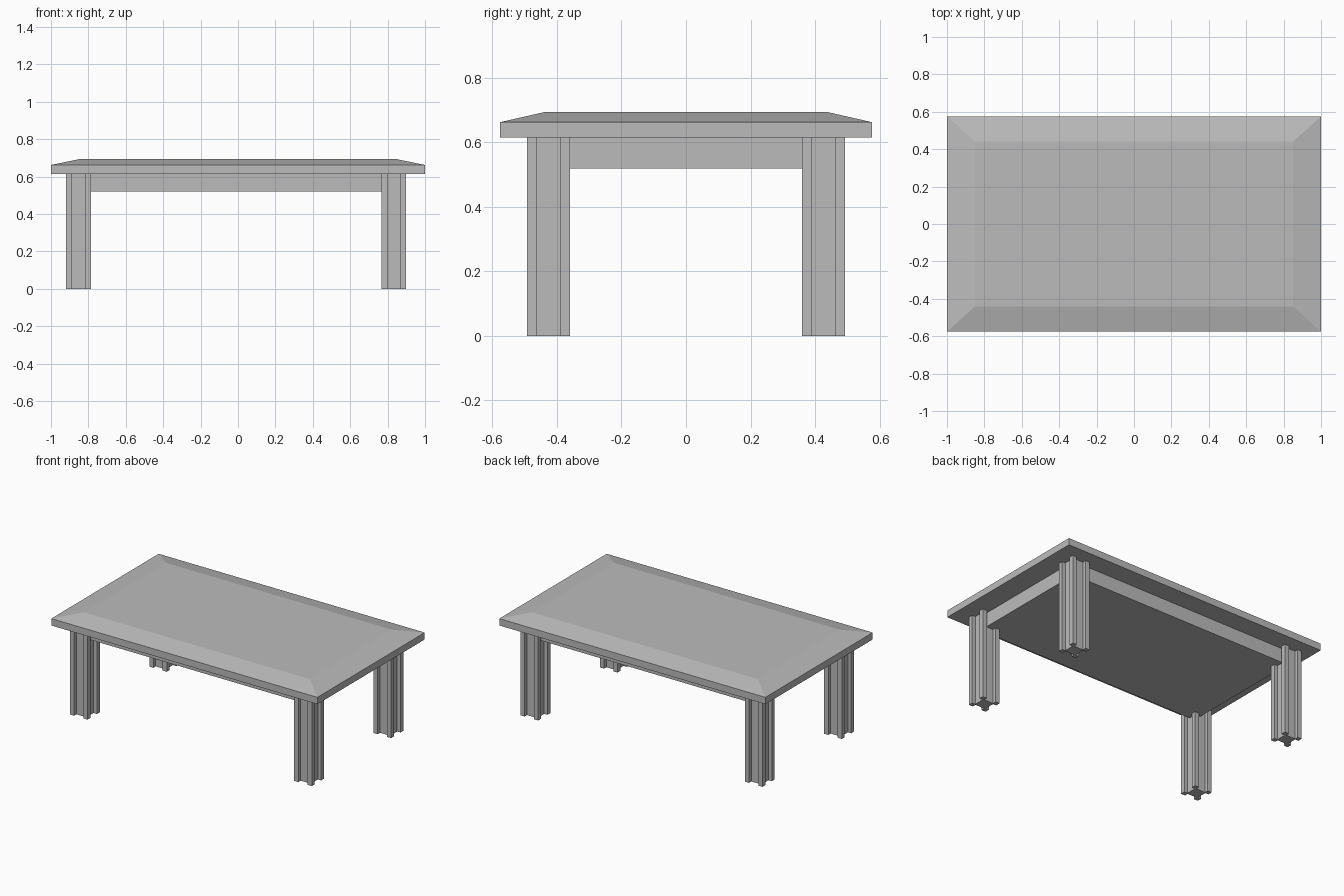
import bpy
import bmesh

cube = bpy.data.objects.get("Cube")
if cube:
    bpy.data.objects.remove(cube, do_unlink=True)

# One plain grey for the whole table
grey = bpy.data.materials.new("plain_grey")
grey.use_nodes = True
color = (0.5, 0.5, 0.5, 1)
grey.diffuse_color = color
grey.node_tree.nodes["Principled BSDF"].inputs["Base Color"].default_value = color


def loft(name, rings):
    """Skin a stack of matching outlines, each given as (points, z)."""
    bm = bmesh.new()
    loops = [[bm.verts.new((x, y, z)) for x, y in pts] for pts, z in rings]
    count = len(loops[0])
    for low, high in zip(loops, loops[1:]):
        for i in range(count):
            j = (i + 1) % count
            bm.faces.new((low[i], low[j], high[j], high[i]))
    bm.faces.new(loops[0][::-1])
    bm.faces.new(loops[-1])
    bmesh.ops.recalc_face_normals(bm, faces=bm.faces)
    mesh = bpy.data.meshes.new(name)
    bm.to_mesh(mesh)
    bm.free()
    mesh.materials.append(grey)
    obj = bpy.data.objects.new(name, mesh)
    bpy.context.collection.objects.link(obj)
    return obj


def rect(hx, hy):
    return [(-hx, -hy), (hx, -hy), (hx, hy), (-hx, hy)]


def grooved_square(cx, cy, half, groove, depth):
    """Square outline with a flat channel in the middle of each side."""
    pts = []
    side = [(-half, -half), (-groove, -half), (-groove, depth - half),
            (groove, depth - half), (groove, -half)]
    for _ in range(4):
        pts += [(cx + x, cy + y) for x, y in side]
        side = [(-y, x) for x, y in side]
    return pts


UNDERSIDE = 0.615

# Table top: square edge, then a shallow bevel up to the flat centre
loft("table_top", [(rect(1.0, 0.576), UNDERSIDE),
                   (rect(1.0, 0.576), 0.662),
                   (rect(0.85, 0.44), 0.693)])

# Solid apron block under the top
loft("apron", [(rect(0.85, 0.44), 0.519), (rect(0.85, 0.44), UNDERSIDE)])

# Four grooved legs, set very slightly towards the right
for depth_name, y in (("front", -0.426), ("back", 0.426)):
    for side_name, x in (("right", -0.853), ("left", 0.833)):
        outline = grooved_square(x, y, 0.066, 0.035, 0.025)
        loft(f"{depth_name}_{side_name}_leg", [(outline, 0), (outline, UNDERSIDE)])
